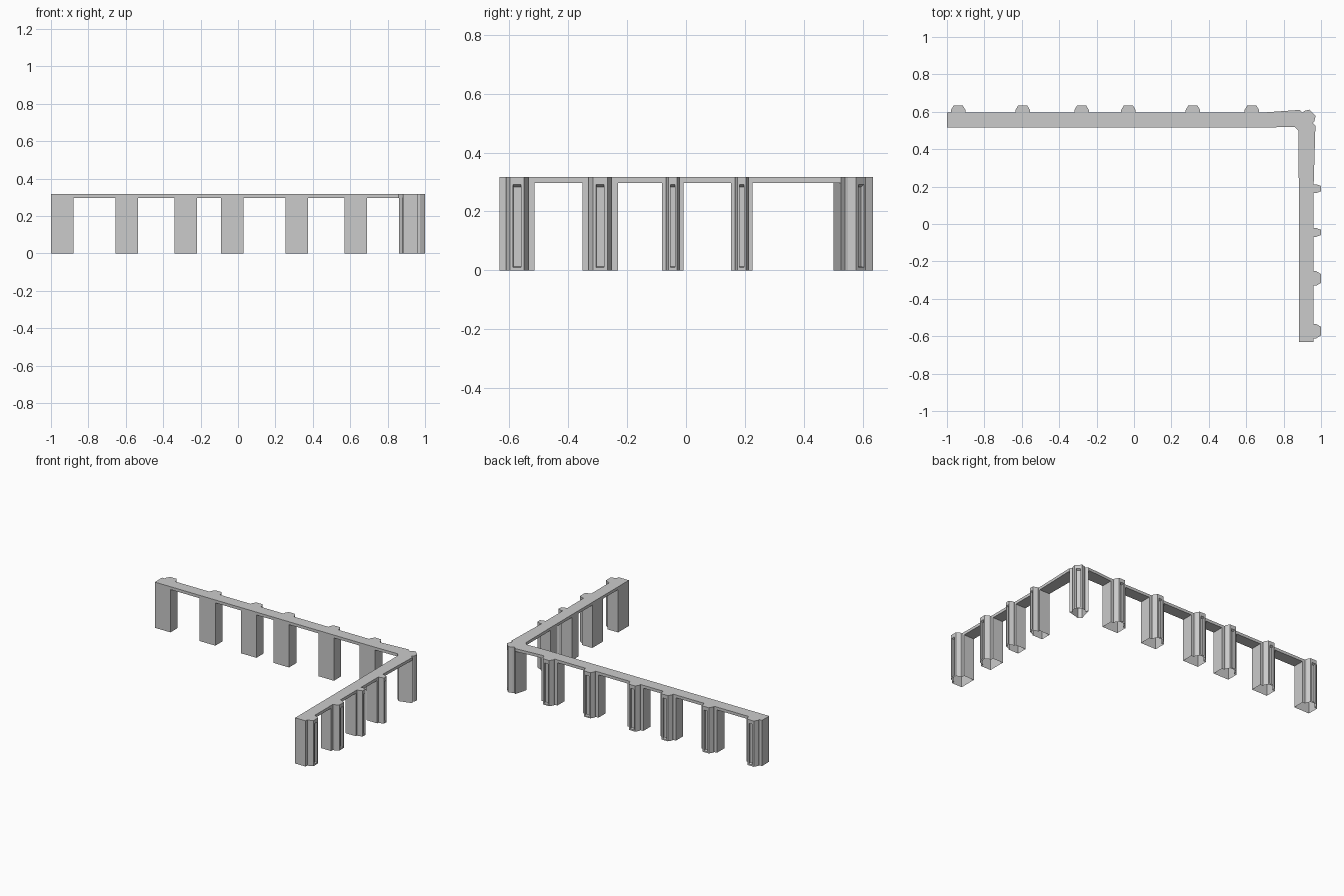
import bpy, bmesh
from mathutils import Vector

if "Cube" in bpy.data.objects:
    bpy.data.objects.remove(bpy.data.objects["Cube"])

H = 0.317        # top of the beam
UNDER = 0.297    # underside of the beam
DEPTH = 0.08     # wall thickness
BUMP = 0.038     # how far the half columns stand out
BACK, SIDE = 0.596, 0.961   # outer faces of the two wings


def finish(name, bm):
    bmesh.ops.remove_doubles(bm, verts=bm.verts, dist=1e-5)
    me = bpy.data.meshes.new(name)
    bm.to_mesh(me)
    bm.free()
    ob = bpy.data.objects.new(name, me)
    bpy.context.collection.objects.link(ob)
    return ob


def pillar(name, centre, out, half=0.06, inner_half=None):
    """Hollow pier, open below, with a niched half column on its outer face."""
    bm = bmesh.new()
    v_dir = Vector(out).normalized()
    u_dir = Vector((v_dir.y, -v_dir.x))
    inner = half if inner_half is None else inner_half
    k = half / 0.06
    base, face, niche = 0.039 * k, 0.024 * k, 0.0135 * k

    def quad(*pts):
        vs = []
        for u, v, z in pts:
            p = Vector(centre) + u_dir * u + v_dir * v
            vs.append(bm.verts.new((p.x, p.y, z)))
        bm.faces.new(vs)

    def wall(a, b, top):
        quad((*a, 0), (*b, 0), (*b, top), (*a, top))

    # pier walls, counter-clockwise seen from above
    pier = [(-base, 0), (-half, 0), (-inner, -DEPTH), (inner, -DEPTH), (half, 0), (base, 0)]
    for a, b in zip(pier, pier[1:]):
        wall(a, b, UNDER)
    # half column sides and cap
    col = [(base, 0), (base, 0.013), (face, BUMP), (-face, BUMP), (-base, 0.013), (-base, 0)]
    for i in (0, 1, 3, 4):
        wall(col[i], col[i + 1], H)
    quad(*[(*p, H) for p in col])
    # front of the half column with a recessed niche
    def ring(w, v, z0, z1):
        return [(w, v, z0), (-w, v, z0), (-w, v, z1), (w, v, z1)]
    rings = [ring(face, BUMP, 0, H),
             ring(niche, BUMP, 0.01, 0.291),
             ring(niche * 0.95, BUMP - 0.014, 0.014, 0.283)]
    for r, s in zip(rings, rings[1:]):
        for i in range(4):
            j = (i + 1) % 4
            quad(r[i], r[j], s[j], s[i])
    quad(*rings[-1])
    return finish(name, bm)


# L-shaped top beam, swept through (outer, inner) stations
stations = [((-1, BACK), (-1, BACK - DEPTH)),
            ((0.69, BACK), (0.69, BACK - DEPTH)),
            ((0.885, 0.61), (0.859, 0.519)),
            ((0.97, 0.525), (0.879, 0.499)),
            ((SIDE, 0.225), (SIDE - DEPTH, 0.225)),
            ((SIDE, -0.632), (SIDE - DEPTH, -0.632))]
bm = bmesh.new()
rows = [[bm.verts.new((*p, z)) for p, z in ((o, UNDER), (o, H), (i, H), (i, UNDER))]
        for o, i in stations]
for r, s in zip(rows, rows[1:]):
    for i in range(4):
        j = (i + 1) % 4
        bm.faces.new((r[i], r[j], s[j], s[i]))
bm.faces.new(rows[0])
bm.faces.new(rows[-1][::-1])
bmesh.ops.recalc_face_normals(bm, faces=bm.faces)
finish("top_beam", bm)

# back wing pillars
for n, x in enumerate((-0.94, -0.595, -0.28, -0.03, 0.315, 0.63)):
    pillar(f"back_pillar_{n + 1}", (x, BACK), (0, 1))

# side wing pillars, two wide and two narrow
for n, (y, half) in enumerate(((-0.573, 0.059), (-0.291, 0.06), (-0.045, 0.036), (0.189, 0.036))):
    pillar(f"side_pillar_{n + 1}", (SIDE, y), (1, 0), half)

# diagonal corner pillar
pillar("corner_pillar", (0.9275, 0.5675), (1, 1), 0.06, 0.014)
